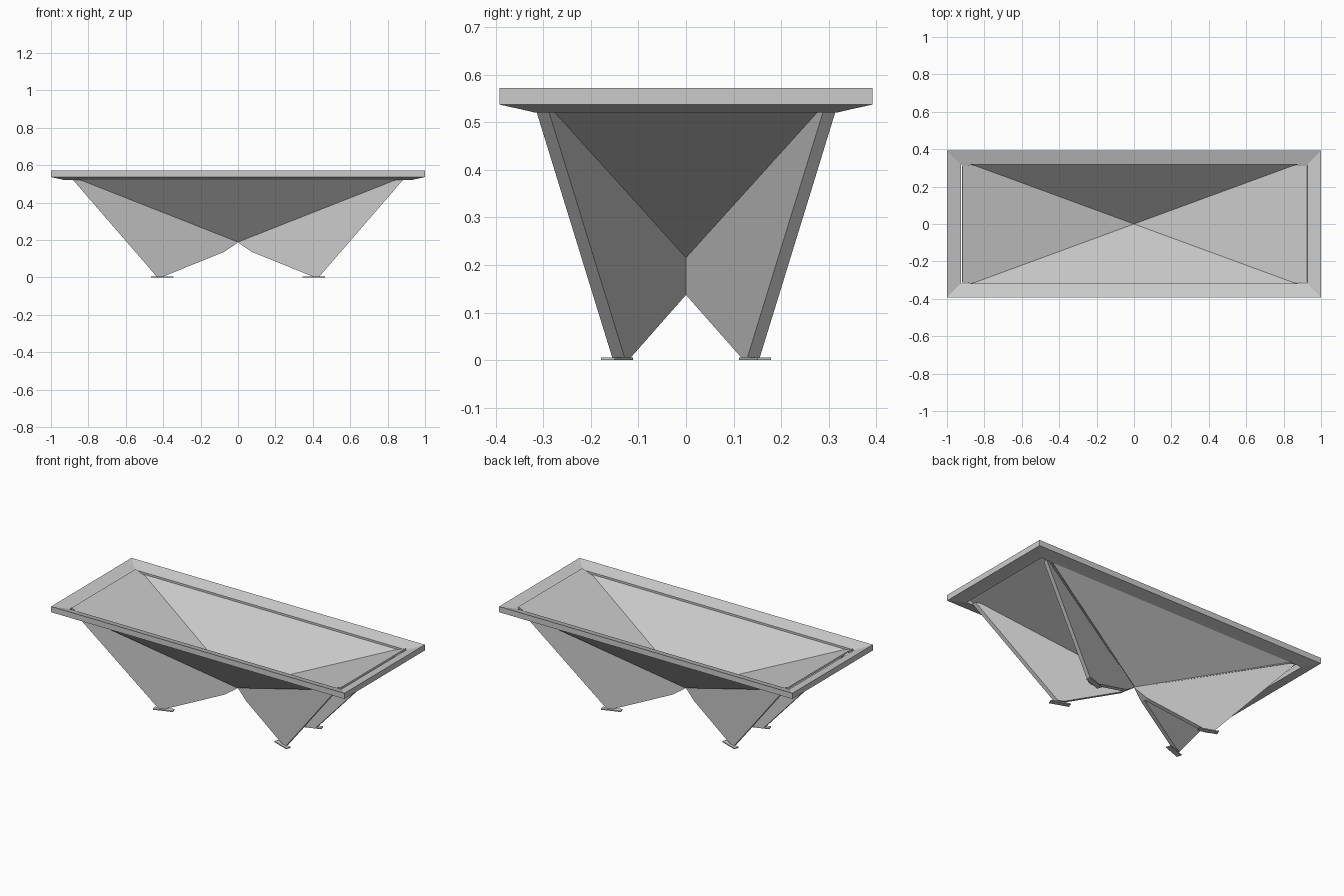
import bpy, bmesh, math
from mathutils import Matrix

cube = bpy.data.objects.get("Cube")
if cube:
    bpy.data.objects.remove(cube, do_unlink=True)

grey = bpy.data.materials.new("light_grey")
grey.use_nodes = True
colour = (0.6, 0.6, 0.6, 1)
grey.diffuse_color = colour
grey.node_tree.nodes["Principled BSDF"].inputs["Base Color"].default_value = colour


def finish(name, bm):
    bmesh.ops.remove_doubles(bm, verts=bm.verts, dist=0.0005)
    bmesh.ops.recalc_face_normals(bm, faces=bm.faces)
    mesh = bpy.data.meshes.new(name)
    bm.to_mesh(mesh)
    bm.free()
    mesh.materials.append(grey)
    obj = bpy.data.objects.new(name, mesh)
    bpy.context.collection.objects.link(obj)
    return obj


def bridge(bm, rings, closed=False):
    """Join consecutive vertex rings with quads."""
    pairs = list(zip(rings, rings[1:])) + ([(rings[-1], rings[0])] if closed else [])
    for a, b in pairs:
        for i in range(len(a)):
            j = (i + 1) % len(a)
            bm.faces.new((a[i], a[j], b[j], b[i]))


# Mitred rim: a cross-section of (inset, height) swept round a rectangle
bm = bmesh.new()
section = [(0, 0.572), (0, 0.537), (0.05, 0.526), (0.075, 0.52), (0.075, 0.548)]
rings = []
for inset, z in section:
    x, y = 1 - inset, 0.392 - inset
    rings.append([bm.verts.new((sx * x, sy * y, z))
                  for sx, sy in ((-1, -1), (1, -1), (1, 1), (-1, 1))])
bridge(bm, rings, closed=True)
finish("rim", bm)

# Thin sloping panels that meet low in the middle
APEX, CORNER = (0, 0, 0.195), (0.85, 0.312, 0.53)


def panel(name, points):
    bm = bmesh.new()
    bm.faces.new([bm.verts.new(p) for p in points])
    bmesh.ops.recalc_face_normals(bm, faces=bm.faces)
    if bm.faces[:][0].normal.z < 0:
        bmesh.ops.reverse_faces(bm, faces=bm.faces)
    obj = finish(name, bm)
    if obj.data.polygons[0].normal.z < 0:
        obj.data.flip_normals()
    solid = obj.modifiers.new("thickness", "SOLIDIFY")
    solid.thickness = 0.008
    solid.offset = -1


cx, cy, cz = CORNER
slope = (cz - APEX[2]) / cx
for s, side in ((-1, "front"), (1, "back")):
    panel(side + "_panel", [APEX, (-cx, s * cy, cz), (-0.9, s * 0.322, 0.541),
                            (0.9, s * 0.322, 0.541), (cx, s * cy, cz)])
for s, side, reach in ((-1, "right", 0.916), (1, "left", 0.925)):
    top = APEX[2] + slope * reach
    panel(side + "_end_panel", [APEX, (s * cx, -cy, cz), (s * reach, -cy, top),
                                (s * reach, cy, top), (s * cx, cy, cz)])

# Upright leg sheets along the diagonals, each with a narrow foot plate
RATIO, THICK = 0.356, 0.026
KNEE = THICK / RATIO
profile = [(KNEE, 0.137), (0.4, 0.005), (0.435, 0.005), (0.885, 0.525),
           (0.84, 0.522), (KNEE, APEX[2] + slope * KNEE - 0.008)]
for sx, end in ((-1, "right"), (1, "left")):
    for sy, side in ((-1, "front"), (1, "back")):
        bm = bmesh.new()
        outer = [bm.verts.new((sx * x, sy * RATIO * x, z)) for x, z in profile]
        inner = [bm.verts.new((sx * x, sy * (RATIO * x - THICK), z)) for x, z in profile]
        bridge(bm, [outer, inner])
        bm.faces.new(outer)
        bm.faces.new(inner)
        # Small web running in to the centre
        tip = bm.verts.new((0, 0, 0.187))
        bm.faces.new((outer[0], outer[-1], tip))
        bm.faces.new((outer[0], inner[0], tip))
        finish(f"{side}_{end}_leg", bm)

        bm = bmesh.new()
        angle = math.atan(RATIO) * sx * sy
        place = (Matrix.Translation((sx * 0.405, sy * 0.145, 0.003))
                 @ Matrix.Rotation(angle, 4, "Z")
                 @ Matrix.Diagonal((0.115, 0.03, 0.006, 1)))
        bmesh.ops.create_cube(bm, size=1, matrix=place)
        finish(f"{side}_{end}_foot", bm)
